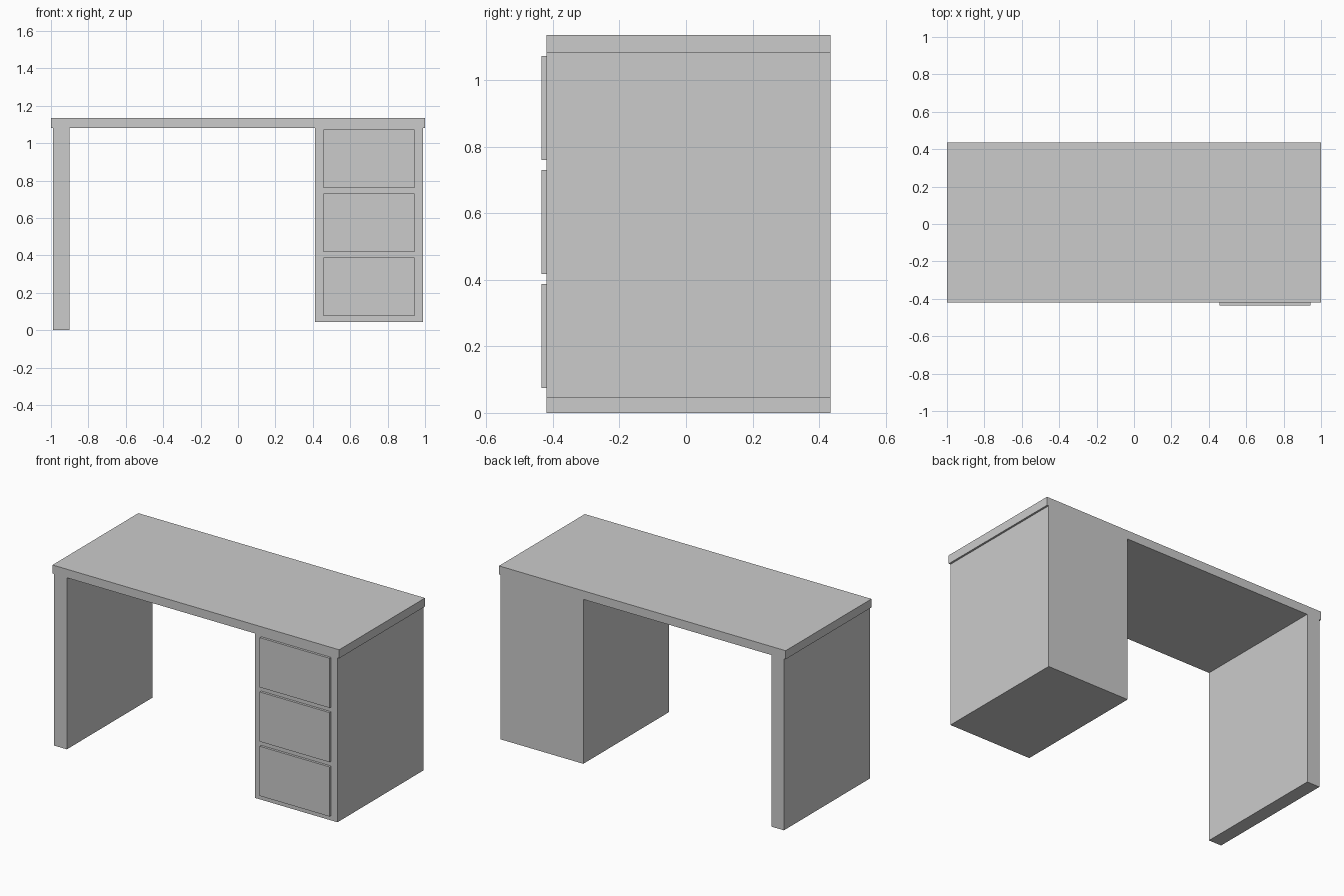
import bpy

if "Cube" in bpy.data.objects:
    bpy.data.objects.remove(bpy.data.objects["Cube"])


def box(name, x, y, z):
    """Axis-aligned box from (min, max) ranges."""
    centre = [(a + b) / 2 for a, b in (x, y, z)]
    bpy.ops.mesh.primitive_cube_add(size=1, location=centre)
    obj = bpy.context.object
    obj.name = name
    obj.scale = [b - a for a, b in (x, y, z)]
    bpy.ops.object.transform_apply(location=False, rotation=False, scale=True)
    return obj


DEPTH = (-0.42, 0.435)
UNDERSIDE = 1.082

# Worktop, overhanging slightly at both ends
box("desk_top", (-1, 1), DEPTH, (UNDERSIDE, 1.136))

# Panel leg on the left
box("side_panel_leg", (-0.988, -0.9), DEPTH, (0, UNDERSIDE))

# Drawer cabinet on the right, raised off the floor
box("drawer_cabinet", (0.412, 0.988), DEPTH, (0.045, UNDERSIDE))

# Three raised drawer fronts
for i in range(3):
    z = 0.075 + i * 0.3425
    box(f"drawer_front_{i + 1}", (0.456, 0.944), (-0.435, DEPTH[0]), (z, z + 0.313))
